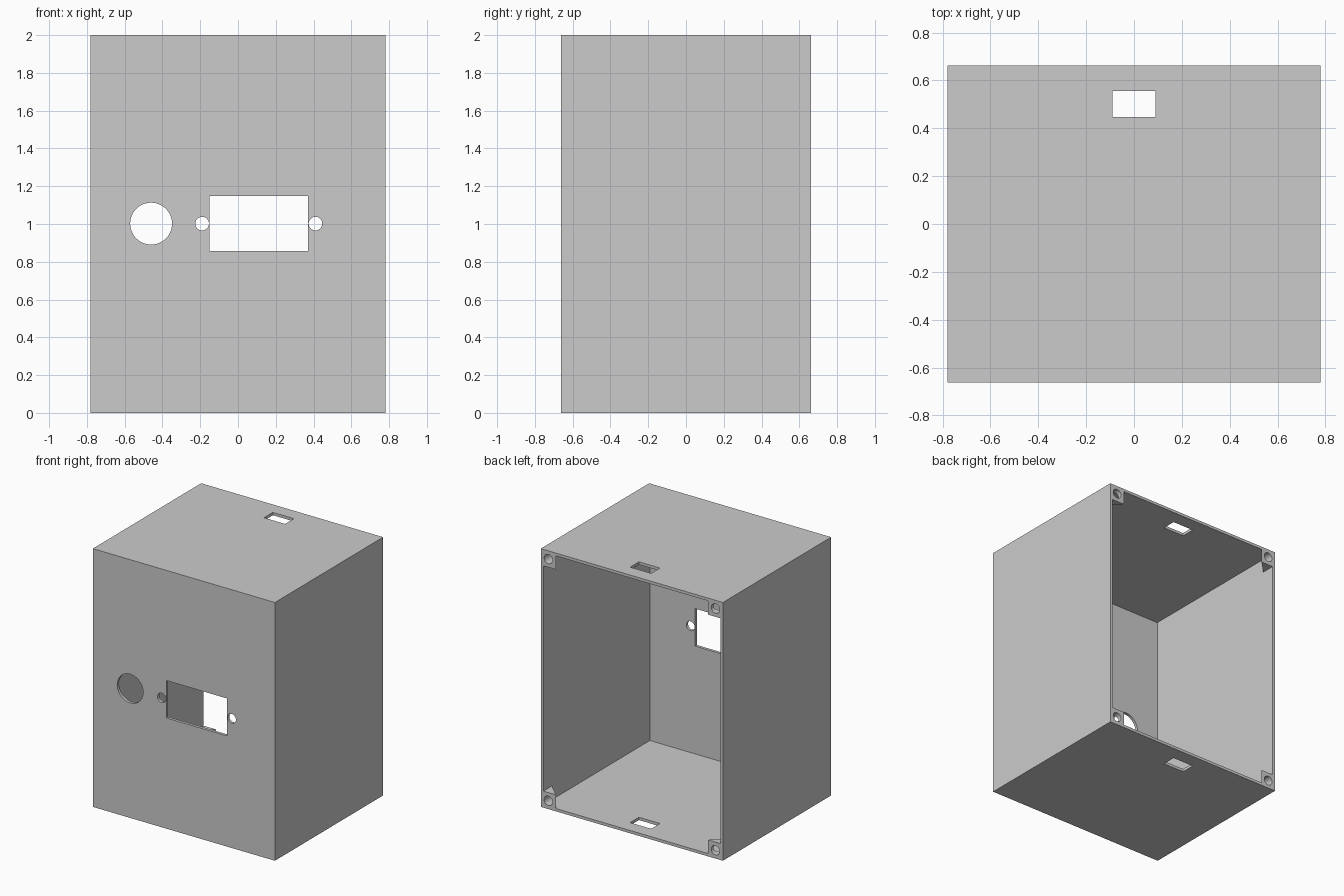
import bpy
import bmesh
from mathutils import Matrix, Vector

old = bpy.data.objects.get("Cube")
if old:
    bpy.data.objects.remove(old, do_unlink=True)

W, D, H = 1.56, 1.325, 2.0     # outer size
T = 0.022                      # wall thickness
POST = 0.128                   # post reach from the outer corner
HOLE = 0.036                   # screw hole radius

grey = bpy.data.materials.new("light grey plastic")
grey.use_nodes = True
grey.diffuse_color = (0.6, 0.6, 0.6, 1)
grey.node_tree.nodes["Principled BSDF"].inputs["Base Color"].default_value = (0.6, 0.6, 0.6, 1)


def make(name, bm):
    bmesh.ops.recalc_face_normals(bm, faces=bm.faces)
    mesh = bpy.data.meshes.new(name)
    bm.to_mesh(mesh)
    bm.free()
    mesh.materials.append(grey)
    obj = bpy.data.objects.new(name, mesh)
    bpy.context.collection.objects.link(obj)
    return obj


def block(name, lo, hi):
    lo, hi = Vector(lo), Vector(hi)
    bm = bmesh.new()
    bmesh.ops.create_cube(bm, size=1, matrix=Matrix.Translation((lo + hi) / 2)
                          @ Matrix.Diagonal((*(hi - lo), 1)))
    return make(name, bm)


def rod(name, x, y, z, radius, length, sides=48):
    """Cylinder lying along y."""
    bm = bmesh.new()
    bmesh.ops.create_cone(bm, cap_ends=True, segments=sides, radius1=radius, radius2=radius,
                          depth=length, matrix=Matrix.Translation((x, y, z))
                          @ Matrix.Rotation(1.5707963, 4, "X"))
    return make(name, bm)


def cut(target, cutter):
    mod = target.modifiers.new("cut", "BOOLEAN")
    mod.operation = "DIFFERENCE"
    mod.solver = "EXACT"
    mod.object = cutter
    bpy.context.view_layer.objects.active = target
    bpy.ops.object.modifier_apply(modifier=mod.name)
    bpy.data.objects.remove(cutter, do_unlink=True)


def smooth(obj):
    bpy.ops.object.select_all(action="DESELECT")
    obj.select_set(True)
    bpy.context.view_layer.objects.active = obj
    bpy.ops.object.shade_smooth_by_angle()


x, y = W / 2, D / 2

# Case with an open back
case = block("case", (-x, -y, 0), (x, y, H))
cut(case, block("cavity", (-x + T, -y + T, T), (x - T, y + 1, H - T)))

# Front panel openings
cut(case, block("window", (-0.15, -y - 0.1, 0.857), (0.37, -y + 0.1, 1.147)))
for name, hx, radius in (("dial_hole", -0.46, 0.111),
                         ("screw_hole_a", -0.19, 0.036),
                         ("screw_hole_b", 0.41, 0.036)):
    cut(case, rod(name, hx, -y, 1.002, radius, 0.2))

# Latch slots through the top and bottom
for z in (0, H):
    cut(case, block("slot", (-0.09, 0.447, z - 0.1), (0.09, 0.555, z + 0.1)))
smooth(case)

# Wedge-shaped screw posts in the back corners
for side, sx in (("left", 1), ("right", -1)):
    for level, z0, z1 in (("lower", T, POST), ("upper", H - POST, H - T)):
        bm = bmesh.new()
        outline = ((x - T, y), (x - POST, y), (x - T, y - POST + T))
        face = bm.faces.new([bm.verts.new((sx * px, py, z0)) for px, py in outline])
        grown = bmesh.ops.extrude_face_region(bm, geom=[face])
        bmesh.ops.translate(bm, vec=(0, 0, z1 - z0),
                            verts=[v for v in grown["geom"] if isinstance(v, bmesh.types.BMVert)])
        post = make(f"{level}_{side}_screw_post", bm)
        mid = POST / 2 if level == "lower" else H - POST / 2
        cut(post, rod("post_hole", sx * (x - POST / 2), y, mid, HOLE, 0.4, 32))
        smooth(post)
